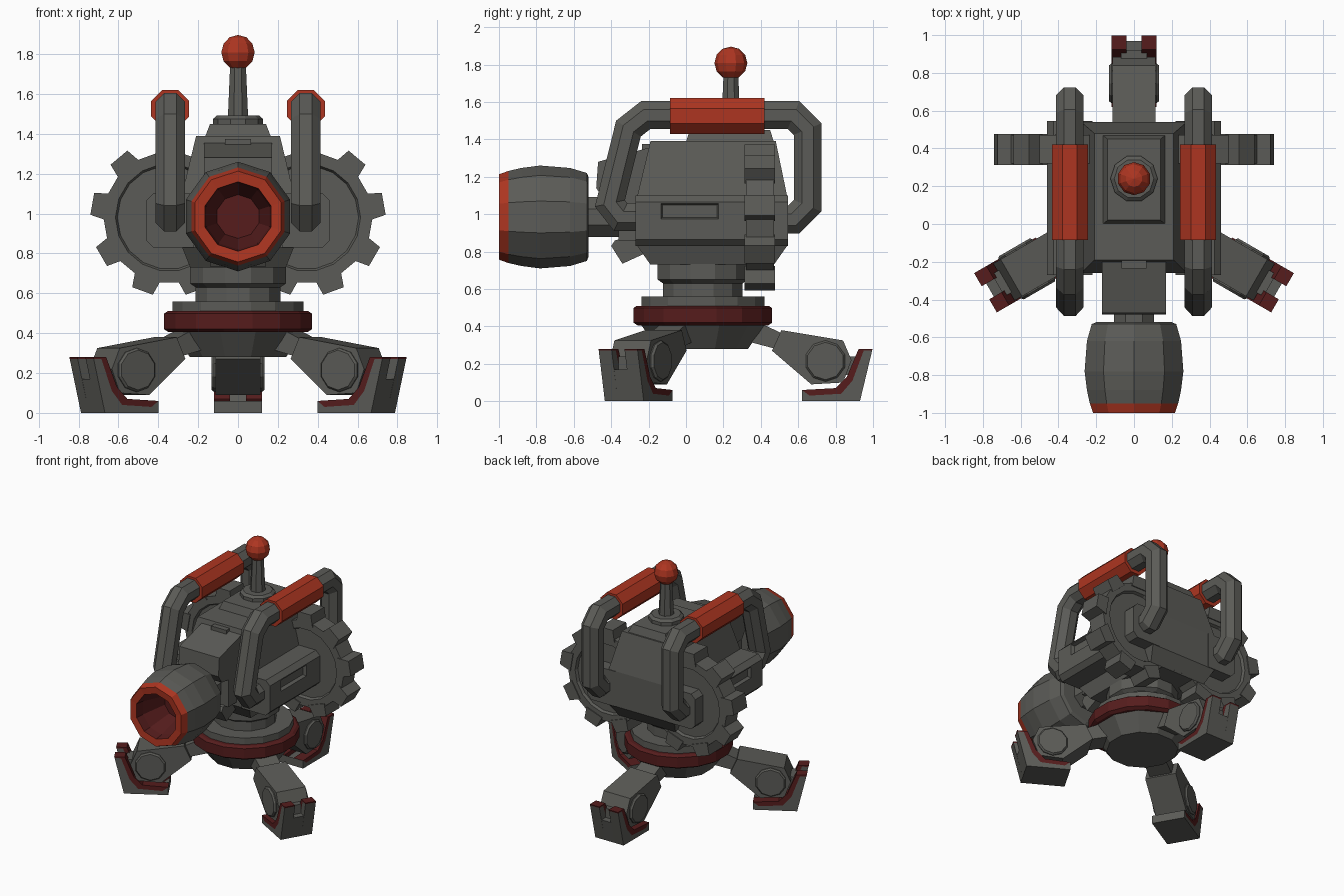
import bpy, bmesh
from math import sin, cos, pi, radians
from mathutils import Matrix, Vector

cube = bpy.data.objects.get("Cube")
if cube:
    bpy.data.objects.remove(cube)


def material(name, rgb):
    m = bpy.data.materials.new(name)
    m.use_nodes = True
    m.diffuse_color = (*rgb, 1)
    m.node_tree.nodes["Principled BSDF"].inputs["Base Color"].default_value = (*rgb, 1)
    return m


GREY = material("gunmetal grey", (0.105, 0.105, 0.095))
RED = material("orange red", (0.42, 0.036, 0.015))
DARK = material("dark red", (0.092, 0.012, 0.012))


def finish(name, bm, mats, matrix=None):
    bmesh.ops.recalc_face_normals(bm, faces=bm.faces)
    if matrix:
        bm.transform(matrix)
    me = bpy.data.meshes.new(name)
    bm.to_mesh(me)
    bm.free()
    for m in mats:
        me.materials.append(m)
    ob = bpy.data.objects.new(name, me)
    bpy.context.collection.objects.link(ob)
    return ob


def bridge(bm, rings):
    """Join loops of vertices with quads and cap the ends; returns the side faces per segment."""
    rings = [[bm.verts.new(p) for p in r] for r in rings]
    segments = []
    for a, b in zip(rings, rings[1:]):
        n = len(a)
        segments.append([bm.faces.new((a[i], a[(i + 1) % n], b[(i + 1) % n], b[i]))
                         for i in range(n)])
    bm.faces.new(rings[0])
    bm.faces.new(rings[-1])
    return segments


def side_prism(name, pts, x0, x1, mat=GREY, matrix=None):
    """Extrude a (y, z) outline along x."""
    bm = bmesh.new()
    bridge(bm, [[(x, y, z) for y, z in pts] for x in (x0, x1)])
    return finish(name, bm, [mat], matrix)


def box(name, x0, x1, y0, y1, z0, z1, mat=GREY, matrix=None):
    return side_prism(name, [(y0, z0), (y1, z0), (y1, z1), (y0, z1)], x0, x1, mat, matrix)


def frustum(name, levels, mat=GREY):
    """Stack of rectangles, each level (half width, y0, y1, z)."""
    bm = bmesh.new()
    bridge(bm, [[(-w, a, z), (w, a, z), (w, b, z), (-w, b, z)] for w, a, b, z in levels])
    return finish(name, bm, [mat])


def lathe(name, profile, sides, matrix, mats=(GREY,), rule=None, turn=0.0):
    """Revolve (radius, height) points; rule gives each segment's material."""
    bm = bmesh.new()
    angles = [2 * pi * (i + turn) / sides for i in range(sides)]
    segs = bridge(bm, [[(r * cos(a), r * sin(a), h) for a in angles] for r, h in profile])
    if rule:
        bm.faces.ensure_lookup_table()
        bm.faces[-1].material_index = rule[-1]
        for faces, index in zip(segs, rule):
            for f in faces:
                f.material_index = index
    return finish(name, bm, mats, matrix)


at = Matrix.Translation
ALONG_X = Matrix.Rotation(pi / 2, 4, "Y")
ALONG_FRONT = Matrix.Rotation(pi / 2, 4, "X")   # local height points to -y
CENTRE = at((0, 0.09, 0))

# Turntable base and neck
lathe("base_bowl", [(0.25, 0.28), (0.35, 0.42)], 12, CENTRE, turn=0.5)
lathe("base_ring", [(0.355, 0.405), (0.378, 0.42), (0.378, 0.498), (0.36, 0.51)],
      16, CENTRE, [DARK], turn=0.5)
lathe("base_top_plate", [(0.335, 0.5), (0.335, 0.56)], 16, CENTRE, turn=0.5)
lathe("neck", [(0.22, 0.55), (0.22, 0.63), (0.25, 0.65), (0.25, 0.76)], 12, CENTRE, turn=0.5)

# Main housing, tapered towards its top and bottom
frustum("housing", [(0.24, -0.19, 0.47, 0.73), (0.28, -0.26, 0.54, 0.83),
                    (0.28, -0.26, 0.54, 1.1), (0.21, -0.19, 0.48, 1.39)])
frustum("top_hatch", [(0.165, 0.0, 0.47, 1.385), (0.14, 0.02, 0.45, 1.45)])
box("front_latch", -0.065, 0.065, -0.235, -0.19, 1.345, 1.375)

# Side beams with chamfered edges and a recessed slot
beam = [(0.22, 0.83), (0.425, 0.83), (0.46, 0.865), (0.46, 1.065), (0.425, 1.1), (0.22, 1.1)]
for side, s in (("left", 1), ("right", -1)):
    bm = bmesh.new()
    outer = bridge(bm, [[(s * x, y, z) for x, z in beam] for y in (-0.27, 0.545)])[0][2]
    bmesh.ops.recalc_face_normals(bm, faces=bm.faces)
    bmesh.ops.inset_individual(bm, faces=[outer], thickness=0.05)
    for v in outer.verts:
        v.co.y = 0.02 + (0.155 if v.co.y > 0.1 else -0.155)
        v.co.z = 1.015 + (0.042 if v.co.z > 0.965 else -0.042)
    bmesh.ops.inset_individual(bm, faces=[outer], thickness=0.012, depth=-0.025)
    finish(side + "_beam", bm, [GREY])

# Control stick
lathe("stick_collar", [(0.125, 1.44), (0.125, 1.475), (0.105, 1.492)], 10, at((0, 0.24, 0)))
lathe("stick_stem", [(0.055, 1.48), (0.042, 1.76)], 8, at((0, 0.24, 0)), turn=0.5)
bm = bmesh.new()
bmesh.ops.create_uvsphere(bm, u_segments=10, v_segments=6, radius=0.088)
finish("stick_knob", bm, [RED], at((0, 0.24, 1.808)))

# Barrel with coloured muzzle and bore
lathe("barrel", [(0.21, 0.52), (0.235, 0.53), (0.262, 0.62), (0.275, 0.78), (0.262, 0.88),
                 (0.246, 0.95), (0.228, 1.0), (0.174, 0.995), (0.165, 0.93), (0.11, 0.74)],
      10, at((0, 0, 0.985)) @ ALONG_FRONT, [GREY, RED, DARK], [0, 0, 0, 0, 0, 1, 1, 2, 2],
      turn=0.5)
lathe("barrel_neck", [(0.115, 0.2), (0.115, 0.55)], 8, at((0, 0, 0.985)) @ ALONG_FRONT, turn=0.5)

# Gun mount: angled upper block, mid block and lower lip
side_prism("mount_upper", [(-0.2, 1.05), (-0.44, 1.08), (-0.48, 1.14), (-0.47, 1.28),
                           (-0.2, 1.355)], -0.17, 0.17)
box("mount_middle", -0.17, 0.17, -0.36, -0.2, 0.86, 1.1)
side_prism("mount_lower", [(-0.22, 0.9), (-0.38, 0.86), (-0.4, 0.83), (-0.34, 0.735),
                           (-0.22, 0.79)], -0.14, 0.14)

# Gear wheels: recessed disc with nine teeth
for side, s in (("left", 1), ("right", -1)):
    place = at((s * 0.345, 0.395, 0.98)) @ ALONG_FRONT
    lathe(side + "_gear_disc", [(0.26, -0.055), (0.27, -0.075), (0.33, -0.075),
                                (0.33, 0.075), (0.27, 0.075), (0.26, 0.055)], 18, place)
    bm = bmesh.new()
    for k in range(9):
        a = radians(10 + 40 * k)
        if s < 0:
            a = pi - a
        spin = Matrix.Rotation(a, 3, "Z")
        bridge(bm, [[spin @ Vector((r, t, h)) for t, h in
                     ((-w, -0.082), (w, -0.082), (w, 0.082), (-w, 0.082))]
                    for r, w in ((0.3, 0.07), (0.392, 0.055))])
    finish(side + "_gear_teeth", bm, [GREY], place)


def chamfered(path, d):
    """Replace every inner corner of a path by two cut points."""
    out = [path[0]]
    for a, b, c in zip(path, path[1:], path[2:]):
        out += [b + (a - b).normalized() * d, b + (c - b).normalized() * d]
    return out + [path[-1]]


def tube(name, path, r):
    """Sweep an octagon along a (y, z) path with mitred corners."""
    rings = []
    for i, p in enumerate(path):
        d0 = (p - path[max(i - 1, 0)]).normalized()
        d1 = (path[min(i + 1, len(path) - 1)] - p).normalized()
        d0, d1 = (d0 if d0.length else d1), (d1 if d1.length else d0)
        t = (d0 + d1).normalized()
        n = Vector((-t.y, t.x)) / t.dot(d0)
        rings.append([(r * cos(a), p.x + n.x * r * sin(a), p.y + n.y * r * sin(a))
                      for a in ((k + 0.5) * pi / 4 for k in range(8))])
    bm = bmesh.new()
    bridge(bm, rings)
    return finish(name, bm, [GREY])


# Carrying handles with coloured grips
handle_path = chamfered([Vector(p) for p in ((-0.2, 0.985), (-0.425, 0.985), (-0.29, 1.53),
                                             (0.65, 1.53), (0.65, 0.97), (0.5, 0.97))], 0.075)
for side, s in (("left", 1), ("right", -1)):
    tube(side + "_handle", handle_path, 0.08).location.x = s * 0.34
    lathe(side + "_grip", [(0.103, -0.42), (0.103, 0.085)], 8,
          at((s * 0.34, 0, 1.525)) @ ALONG_FRONT, [RED], turn=0.5)

# Three legs, drawn pointing to the back and turned about the base centre
arm = [(0.37, 0.27), (0.42, 0.38), (0.75, 0.325), (0.795, 0.22), (0.75, 0.1), (0.58, 0.09)]
inner_edge = [(0.8, 0.11), (0.74, 0.04), (0.57, 0.03), (0.53, 0.06)]
sole = [(0.53, 0), (0.84, 0), (0.905, 0.27), (0.86, 0.27)] + inner_edge
sole_mid = [(0.53, 0), (0.84, 0), (0.88, 0.17), (0.82, 0.17)] + inner_edge
trim = inner_edge[::-1] + [(0.86, 0.27), (0.905, 0.27), (0.908, 0.28), (0.833, 0.28),
                           (0.77, 0.13), (0.71, 0.07)]
for leg, degrees in (("back", 0), ("front_right", 120), ("front_left", -120)):
    M = CENTRE @ Matrix.Rotation(radians(degrees), 4, "Z")
    side_prism(leg + "_leg_root", [(0.2, 0.33), (0.39, 0.28), (0.43, 0.36), (0.29, 0.425)],
               -0.08, 0.08, GREY, M)
    side_prism(leg + "_leg_arm", arm, -0.113, 0.113, GREY, M)
    lathe(leg + "_leg_joint", [(0.1, -0.132), (0.11, -0.12), (0.11, 0.12), (0.1, 0.132)],
          10, M @ at((0, 0.655, 0.215)) @ ALONG_X)
    box(leg + "_leg_tongue", -0.068, 0.068, 0.7, 0.83, 0.14, 0.24, GREY, M)
    side_prism(leg + "_foot_middle", sole_mid, -0.04, 0.04, GREY, M)
    for s in (-1, 1):
        side = "left" if s > 0 else "right"
        side_prism(f"{leg}_foot_prong_{side}", sole, s * 0.04, s * 0.12, GREY, M)
        side_prism(f"{leg}_foot_trim_{side}", trim, s * 0.04, s * 0.12, DARK, M)
